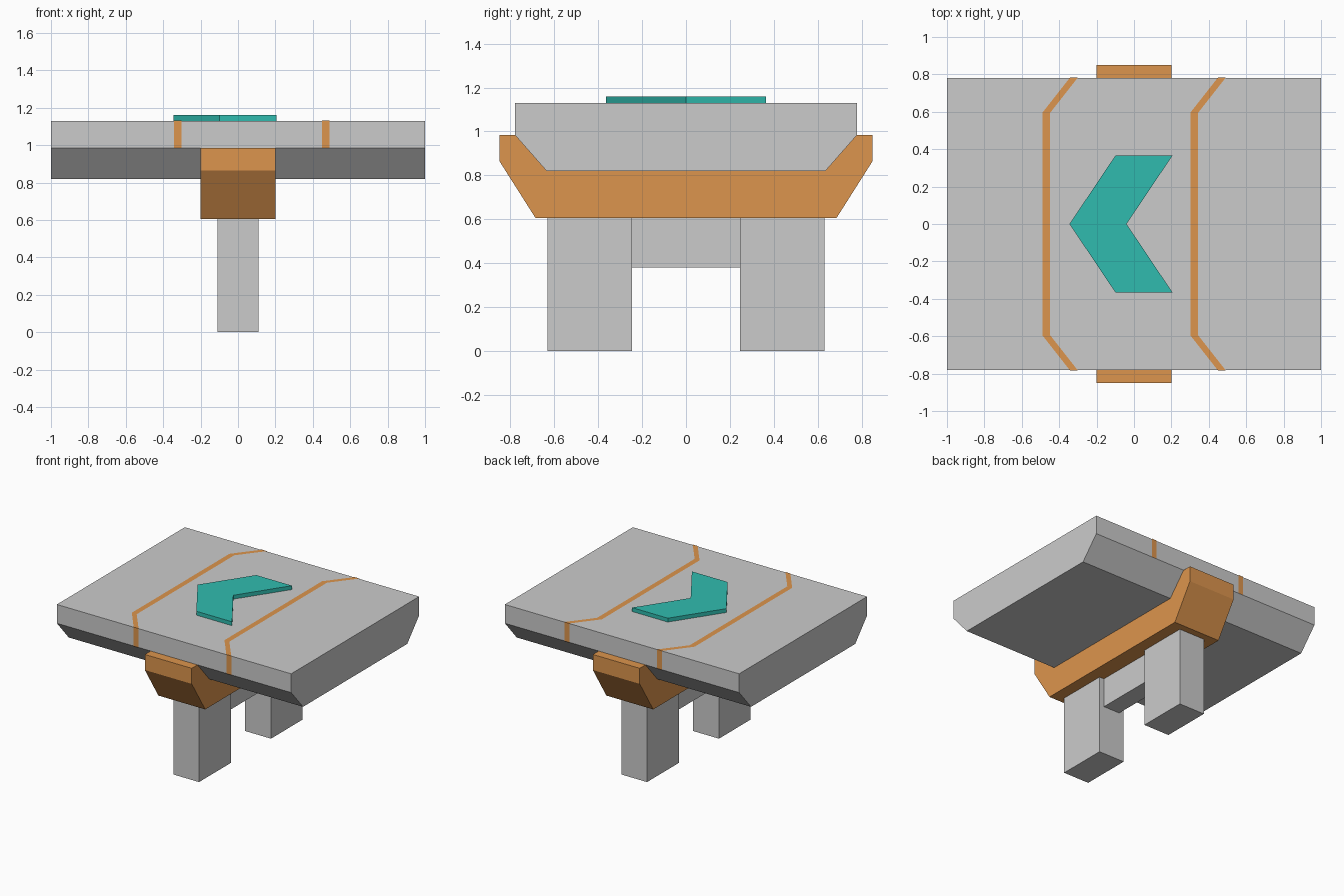
import bpy, bmesh

if "Cube" in bpy.data.objects:
    bpy.data.objects.remove(bpy.data.objects["Cube"])


def material(name, rgb):
    m = bpy.data.materials.new(name)
    m.diffuse_color = (*rgb, 1)
    m.use_nodes = True
    m.node_tree.nodes["Principled BSDF"].inputs["Base Color"].default_value = m.diffuse_color
    return m


ORANGE = material("orange", (0.72, 0.30, 0.075))
TEAL = material("teal", (0.03, 0.50, 0.43))


def finish(name, bm, mat=None):
    mesh = bpy.data.meshes.new(name)
    bm.to_mesh(mesh)
    bm.free()
    if mat:
        mesh.materials.append(mat)
    obj = bpy.data.objects.new(name, mesh)
    bpy.context.collection.objects.link(obj)
    return obj


def prism(name, points, offset, mat=None):
    """Extrude a planar outline by a vector."""
    bm = bmesh.new()
    face = bm.faces.new([bm.verts.new(p) for p in points])
    out = bmesh.ops.extrude_face_region(bm, geom=[face], use_keep_orig=True)
    verts = [g for g in out["geom"] if isinstance(g, bmesh.types.BMVert)]
    bmesh.ops.translate(bm, verts=verts, vec=offset)
    bmesh.ops.recalc_face_normals(bm, faces=bm.faces)
    return finish(name, bm, mat)


def across(name, half_profile, half_width, mat=None):
    """Mirror a half (y, z) profile over y = 0 and extrude it along x."""
    outline = half_profile + [(-y, z) for y, z in reversed(half_profile)]
    return prism(name, [(-half_width, y, z) for y, z in outline],
                 (2 * half_width, 0, 0), mat)


# Deck slab with chamfered lower edges
across("deck", [(0.78, 1.13), (0.78, 0.985), (0.635, 0.82)], 1.0)

# Cradle that wraps the underside of the deck
across("cradle", [(0.635, 0.82), (0.78, 0.985), (0.85, 0.985),
                  (0.85, 0.865), (0.685, 0.605)], 0.2, ORANGE)

# Legs and the narrower brace between them
for side, label in ((-1, "front"), (1, "back")):
    y0, y1 = side * 0.245, side * 0.632
    prism(label + "_leg", [(-0.11, y0, 0), (0.11, y0, 0), (0.11, y1, 0), (-0.11, y1, 0)],
          (0, 0, 0.605))
across("brace", [(0.245, 0.605), (0.245, 0.38)], 0.07)

# Raised direction arrow
arrow = [(-0.345, 0), (-0.1, -0.365), (0.205, -0.365),
         (-0.04, 0), (0.205, 0.365), (-0.1, 0.365)]
prism("arrow", [(x, y, 1.13) for x, y in arrow], (0, 0, 0.03), TEAL)

# Painted stripes running over the top and down both deck edges
path = [(0.147, -0.782, 0.985), (0.147, -0.782, 1.132), (0, -0.595, 1.132),
        (0, 0.595, 1.132), (0.147, 0.782, 1.132), (0.147, 0.782, 0.985)]
for label, x0 in (("left", -0.469), ("right", 0.322)):
    bm = bmesh.new()
    rows = [[bm.verts.new((x0 + dx + w, y, z)) for w in (-0.021, 0.021)]
            for dx, y, z in path]
    for a, b in zip(rows, rows[1:]):
        bm.faces.new((a[0], a[1], b[1], b[0]))
    finish(label + "_stripe", bm, ORANGE)
